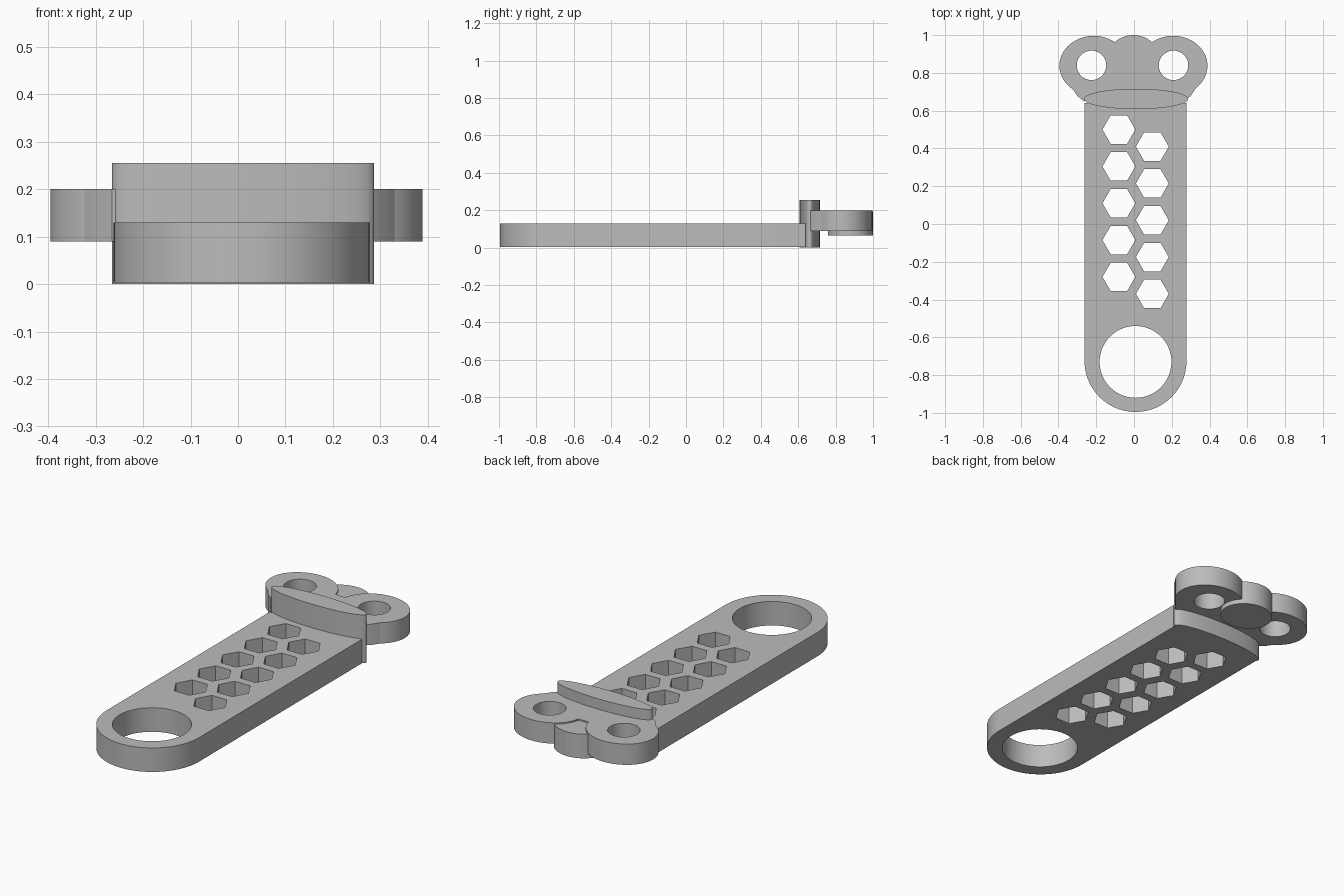
import bpy, bmesh
from math import sin, cos, pi

cube = bpy.data.objects.get("Cube")
if cube:
    bpy.data.objects.remove(cube, do_unlink=True)

grey = bpy.data.materials.new("plain grey")
grey.use_nodes = True
grey.diffuse_color = (0.5, 0.5, 0.5, 1)
bsdf = next(n for n in grey.node_tree.nodes if n.type == 'BSDF_PRINCIPLED')
bsdf.inputs["Base Color"].default_value = (0.5, 0.5, 0.5, 1)


def ellipse(cx, cy, rx, ry, n=72, start=0.0, sweep=2 * pi):
    """Points along an ellipse, or along part of one."""
    count = n if sweep >= 2 * pi else n + 1
    return [(cx + rx * cos(start + sweep * i / n),
             cy + ry * sin(start + sweep * i / n)) for i in range(count)]


def plate(name, z0, z1, outline, holes=()):
    """Flat outline with holes, extruded from z0 to z1."""
    curve = bpy.data.curves.new(name, 'CURVE')
    curve.dimensions = '2D'
    curve.fill_mode = 'BOTH'
    curve.extrude = (z1 - z0) / 2
    for loop in [outline, *holes]:
        spline = curve.splines.new('POLY')
        spline.points.add(len(loop) - 1)
        for point, (x, y) in zip(spline.points, loop):
            point.co = (x, y, 0, 1)
        spline.use_cyclic_u = True
    obj = bpy.data.objects.new(name, curve)
    bpy.context.collection.objects.link(obj)
    bpy.ops.object.select_all(action='DESELECT')
    obj.select_set(True)
    bpy.context.view_layer.objects.active = obj
    bpy.ops.object.convert(target='MESH')
    obj = bpy.context.object
    obj.name = name

    # Weld the caps to the walls and place at height
    bm = bmesh.new()
    bm.from_mesh(obj.data)
    bmesh.ops.remove_doubles(bm, verts=bm.verts, dist=0.0001)
    bmesh.ops.translate(bm, verts=bm.verts, vec=(0, 0, (z0 + z1) / 2))
    bmesh.ops.recalc_face_normals(bm, faces=bm.faces)
    bm.to_mesh(obj.data)
    bm.free()
    obj.data.materials.clear()
    obj.data.materials.append(grey)
    bpy.ops.object.shade_smooth_by_angle()
    return obj


# Handle: round-ended bar with a ring hole and two staggered hexagon columns
MID = 0.008
handle_outline = ellipse(MID, -0.725, 0.27, 0.27, 48, pi, pi)
handle_outline += [(MID + 0.27, 0.64), (MID - 0.27, 0.64)]
handle_holes = [ellipse(MID, -0.73, 0.19, 0.19)]
for x, top in ((-0.08, 0.5), (0.097, 0.41)):
    for row in range(5):
        handle_holes.append(ellipse(x, top - 0.195 * row, 0.087, 0.087, 6))
plate("handle", 0.003, 0.13, handle_outline, handle_holes)

# Crossbar: tall elliptical divider between handle and head
plate("crossbar", 0, 0.255, ellipse(0.011, 0.662, 0.276, 0.054))

# Head: two pierced lobes
for side, name in ((-1, "right_lobe"), (1, "left_lobe")):
    plate(name, 0.09, 0.2,
          ellipse(side * 0.21 - 0.003, 0.838, 0.182, 0.158),
          [ellipse(side * 0.217 - 0.008, 0.84, 0.078, 0.078, 48)])

# Neck web joining the lobes to the crossbar
half = [(0.265, 0.65), (0.3, 0.678), (0.33, 0.722), (0.14, 0.74), (0.08, 0.86)]
plate("neck_web", 0.09, 0.2, half + [(-x, y) for x, y in reversed(half)])

# Middle bump between the lobes, slightly lower on top and deeper below
plate("middle_bump", 0.065, 0.193, ellipse(-0.003, 0.879, 0.136, 0.121))
